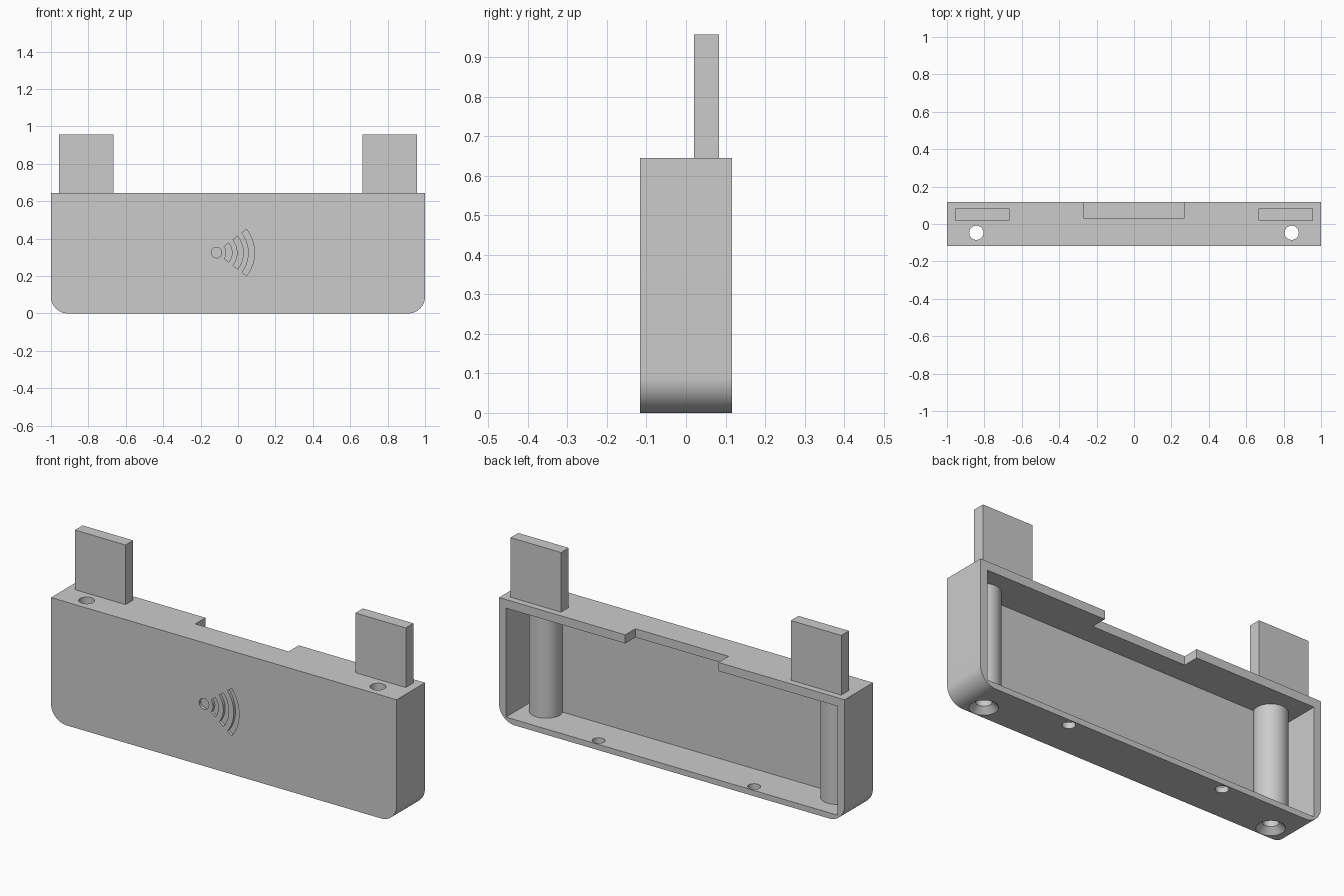
import bpy, bmesh
from math import sin, cos, pi, radians

if "Cube" in bpy.data.objects:
    bpy.data.objects.remove(bpy.data.objects["Cube"], do_unlink=True)

grey = bpy.data.materials.new("plain grey")
grey.use_nodes = True
GREY = (0.6, 0.6, 0.6, 1)
grey.diffuse_color = GREY
grey.node_tree.nodes["Principled BSDF"].inputs["Base Color"].default_value = GREY


def loft(name, lower, upper):
    """Closed solid between two matching rings of 3D points."""
    bm = bmesh.new()
    a = [bm.verts.new(p) for p in lower]
    b = [bm.verts.new(p) for p in upper]
    bm.faces.new(a)
    bm.faces.new(b[::-1])
    for i in range(len(a)):
        j = (i + 1) % len(a)
        bm.faces.new((a[i], b[i], b[j], a[j]))
    bmesh.ops.recalc_face_normals(bm, faces=bm.faces)
    mesh = bpy.data.meshes.new(name)
    bm.to_mesh(mesh)
    bm.free()
    mesh.materials.append(grey)
    obj = bpy.data.objects.new(name, mesh)
    bpy.context.collection.objects.link(obj)
    return obj


def prism_z(name, pts, z0, z1):
    return loft(name, [(x, y, z0) for x, y in pts], [(x, y, z1) for x, y in pts])


def prism_y(name, pts, y0, y1):
    return loft(name, [(x, y0, z) for x, z in pts], [(x, y1, z) for x, z in pts])


def rect(x0, x1, y0, y1):
    return [(x0, y0), (x1, y0), (x1, y1), (x0, y1)]


def arc(cx, cy, r, start, end, n):
    angles = [radians(start + (end - start) * i / n) for i in range(n + 1)]
    return [(cx + r * cos(t), cy + r * sin(t)) for t in angles]


def circle(cx, cy, r, n=48):
    return arc(cx, cy, r, 0, 360, n)[:-1]


def combine(target, other, operation):
    mod = target.modifiers.new(operation, "BOOLEAN")
    mod.operation = operation
    mod.solver = "EXACT"
    mod.object = other
    bpy.context.view_layer.objects.active = target
    bpy.ops.object.modifier_apply(modifier=mod.name)
    bpy.data.objects.remove(other, do_unlink=True)


DEPTH, TOP, R = 0.117, 0.645, 0.09
SCREW_X, SCREW_Y, SCREW_R = 0.843, -0.047, 0.038

# Housing with rounded lower corners, hollowed from the back
outline = (arc(-1 + R, R, R, 180, 270, 16) + arc(1 - R, R, R, 270, 360, 16)
           + [(1, TOP), (-1, TOP)])
housing = prism_y("housing", outline, -DEPTH, DEPTH)
combine(housing, prism_y("cavity", rect(-0.96, 0.96, 0.03, 0.6), -0.083, 0.2), "DIFFERENCE")

# Notch in the rear of the top wall
combine(housing, prism_z("notch", rect(-0.27, 0.27, 0.033, 0.2), 0.55, 0.7), "DIFFERENCE")

for side in (-1, 1):
    x = side * SCREW_X
    # Screw pillar fused into the front wall
    column = [(px, max(py, -0.1)) for px, py in circle(x, SCREW_Y, 0.08)]
    combine(housing, prism_z("pillar", column, 0.015, 0.62), "UNION")
    # Through hole with a countersink underneath
    combine(housing, prism_z("screw_hole", circle(x, SCREW_Y, SCREW_R), -0.1, 0.8), "DIFFERENCE")
    sink = loft("countersink",
                [(px, py, -0.01) for px, py in circle(x, SCREW_Y, 0.077)],
                [(px, py, 0.03) for px, py in circle(x, SCREW_Y, SCREW_R)])
    combine(housing, sink, "DIFFERENCE")
    # Small hole in the floor
    combine(housing, prism_z("floor_hole", circle(side * 0.45, 0.08, 0.031), -0.1, 0.1), "DIFFERENCE")

# Engraved dot and wave arcs on the front
ICON_X, ICON_Z, CUT = -0.115, 0.325, -0.102
combine(housing, prism_y("dot", circle(ICON_X, ICON_Z, 0.028), -0.2, CUT), "DIFFERENCE")
for outer in (0.083, 0.143, 0.203):
    band = (arc(ICON_X, ICON_Z, outer, -38, 38, 16)
            + arc(ICON_X, ICON_Z, outer - 0.031, 38, -38, 16))
    combine(housing, prism_y("wave", band, -0.2, CUT), "DIFFERENCE")

# Upright mounting tabs
prism_z("right_tab", rect(-0.957, -0.665, 0.02, 0.083), TOP - 0.01, 0.957)
prism_z("left_tab", rect(0.665, 0.957, 0.02, 0.083), TOP - 0.01, 0.957)

# Smooth the curved walls and keep edges crisp
bpy.ops.object.select_all(action="DESELECT")
housing.select_set(True)
bpy.context.view_layer.objects.active = housing
bpy.ops.object.shade_smooth_by_angle(angle=pi / 6)
